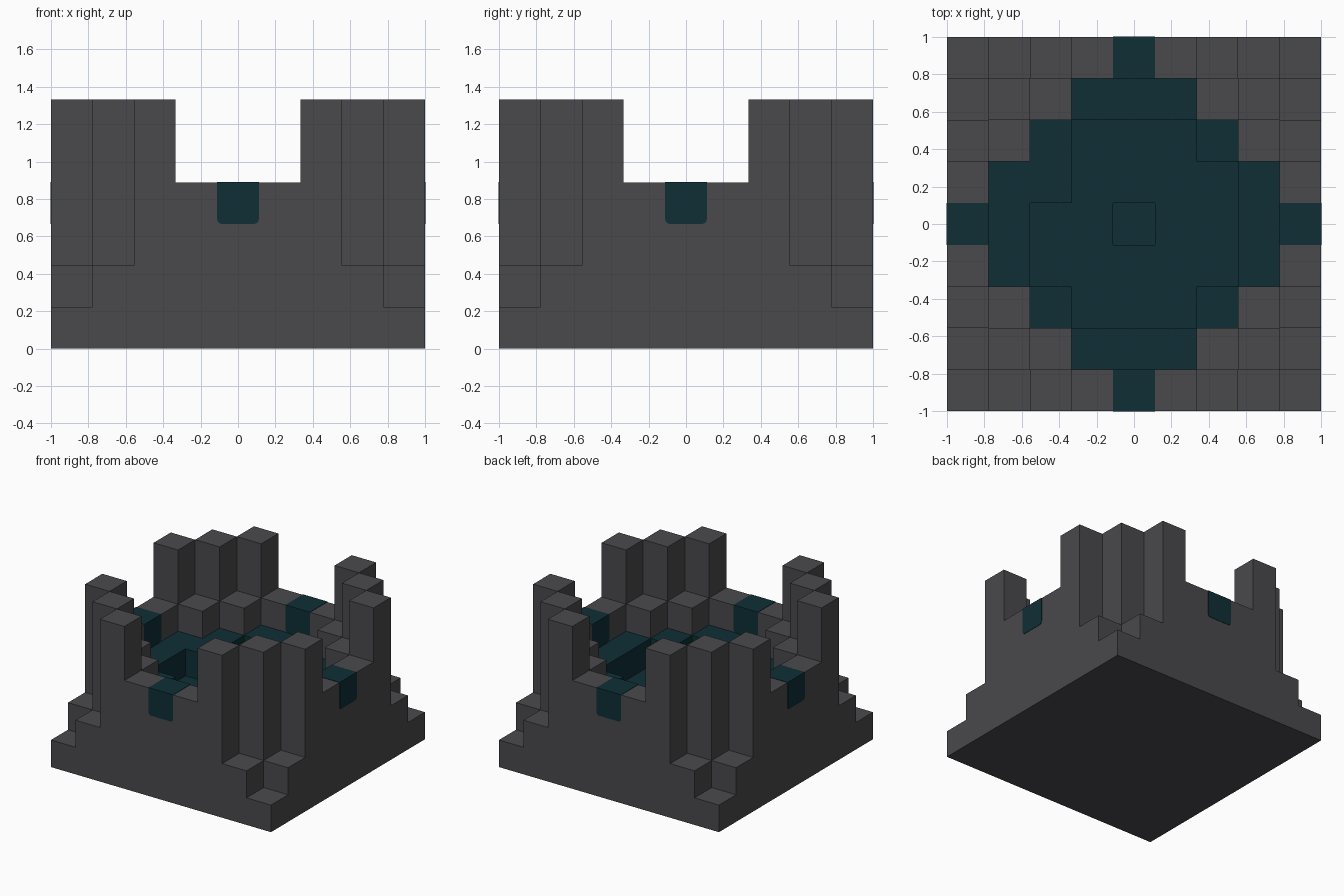
import bpy, bmesh
from mathutils import Vector

if "Cube" in bpy.data.objects:
    bpy.data.objects.remove(bpy.data.objects["Cube"])

N = 4                      # cells run from -N to N on both axes
U = 2 / (2 * N + 1)        # cell size


def make_material(name, rgb):
    mat = bpy.data.materials.new(name)
    mat.use_nodes = True
    color = (*rgb, 1)
    mat.diffuse_color = color
    mat.node_tree.nodes["Principled BSDF"].inputs["Base Color"].default_value = color
    return mat


stone = make_material("dark stone grey", (0.068, 0.066, 0.073))
teal = make_material("deep teal", (0.0045, 0.028, 0.036))


def make_object(name, bm, materials):
    mesh = bpy.data.meshes.new(name)
    bm.to_mesh(mesh)
    bm.free()
    for mat in materials:
        mesh.materials.append(mat)
    obj = bpy.data.objects.new(name, mesh)
    bpy.context.collection.objects.link(obj)
    return obj


def is_spout(i, j):
    return max(abs(i), abs(j)) == N and min(abs(i), abs(j)) == 0


def column_height(i, j):
    """Terraced crater: height in cells, by diagonal distance from the centre."""
    d = abs(i) + abs(j)
    if d > N:
        return {5: 4, 6: 6, 7: 2, 8: 1}[d]
    if is_spout(i, j):
        return 4
    in_pit = d <= 3 and max(abs(i), abs(j)) <= 2 and (i, j) != (-2, 1)
    if d == 0:
        return 1
    return 2 if in_pit else 3


# Crater: stacked cubes, keeping only the outer faces
cells = range(-N, N + 1)
filled = {(i, j, k) for i in cells for j in cells for k in range(column_height(i, j))}
bm = bmesh.new()
for i, j, k in sorted(filled):
    centre = Vector((i, j, k + 0.5))
    wet = abs(i) + abs(j) <= N and not is_spout(i, j) and k > 0
    pool_floor = (i, j, k) == (0, 0, 0)
    for axis in range(3):
        for sign in (-1, 1):
            n = Vector((0, 0, 0))
            n[axis] = sign
            if (i + int(n.x), j + int(n.y), k + int(n.z)) in filled:
                continue
            u = Vector((0, 0, 0))
            u[(axis + 1) % 3] = 0.5
            v = n.cross(u)
            mid = centre + n / 2
            corners = (mid - u - v, mid + u - v, mid + u + v, mid - u + v)
            face = bm.faces.new([bm.verts.new(c * U) for c in corners])
            face.material_index = int(wet or (pool_floor and n.z > 0))
bmesh.ops.remove_doubles(bm, verts=bm.verts, dist=U / 100)
make_object("crater", bm, (stone, teal))


# Spouts: teal blocks with rounded lower edges, set into the rim on each side
def make_spout(name, dx, dy):
    lip = 0.003
    along = Vector((abs(dx), abs(dy), 0))
    bm = bmesh.new()
    bmesh.ops.create_cube(bm, size=1)
    for vert in bm.verts:
        vert.co = vert.co * U + along * (vert.co.dot(along) * 2 * lip)
        vert.co += Vector((dx * N * U, dy * N * U, 3.5 * U))
        if vert.co.z > 3.5 * U:
            vert.co.z += lip
    lower = [e for e in bm.edges
             if all(v.co.z < 3.5 * U for v in e.verts)
             and abs((e.verts[0].co - e.verts[1].co).dot(along)) > U / 2]
    bmesh.ops.bevel(bm, geom=lower, offset=0.025, segments=4,
                    profile=0.5, affect='EDGES')
    make_object(name, bm, (teal,))


for name, dx, dy in (("front_spout", 0, -1), ("back_spout", 0, 1),
                     ("left_spout", 1, 0), ("right_spout", -1, 0)):
    make_spout(name, dx, dy)
